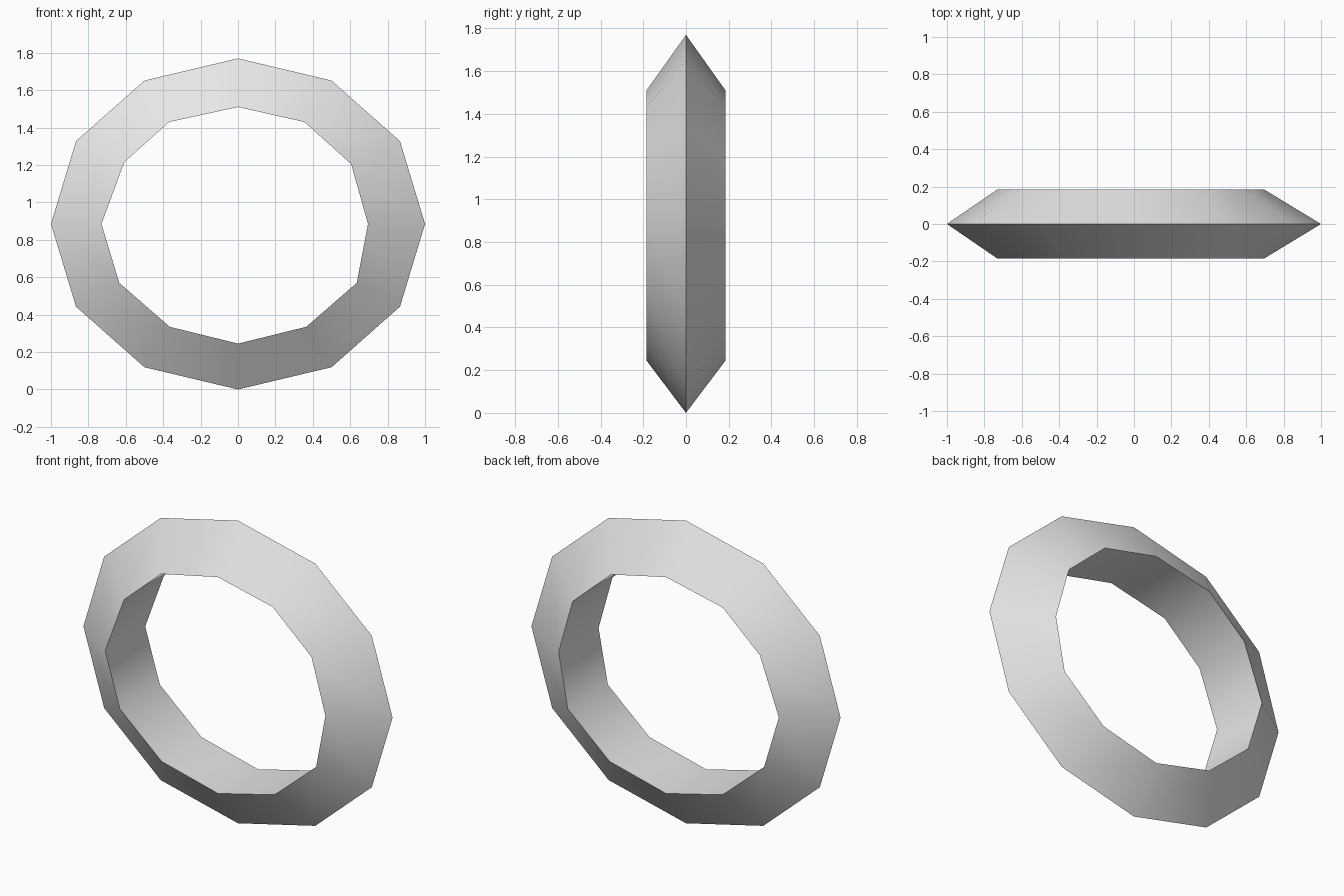
import bpy, bmesh, math

cube = bpy.data.objects.get("Cube")
if cube:
    bpy.data.objects.remove(cube, do_unlink=True)

SIDES = 12
HALF_HEIGHT = 0.885
HALF_DEPTH = 0.185

# Single grey material
grey = bpy.data.materials.new("light grey")
grey.use_nodes = True
colour = (0.8, 0.8, 0.8, 1)
grey.diffuse_color = colour
grey.node_tree.nodes["Principled BSDF"].inputs["Base Color"].default_value = colour

# Slightly hand-shaped inner opening, clockwise from the top
opening = [(0, 1.51), (0.355, 1.43), (0.605, 1.205), (0.695, 0.885),
           (0.635, 0.57), (0.365, 0.335), (0, 0.245), (-0.365, 0.335),
           (-0.635, 0.57), (-0.73, 0.885), (-0.608, 1.215), (-0.368, 1.43)]

# Triangular section swept round: front rim, outer ridge, back rim
bm = bmesh.new()
sections = []
for i, (x, z) in enumerate(opening):
    a = math.tau * i / SIDES
    ridge = (math.sin(a), 0, HALF_HEIGHT * (1 + math.cos(a)))
    points = [(x, -HALF_DEPTH, z), ridge, (x, HALF_DEPTH, z)]
    sections.append([bm.verts.new(p) for p in points])

for i, a in enumerate(sections):
    b = sections[(i + 1) % SIDES]
    for j in range(3):
        k = (j + 1) % 3
        bm.faces.new((a[j], a[k], b[k], b[j]))
bmesh.ops.recalc_face_normals(bm, faces=bm.faces)

mesh = bpy.data.meshes.new("ring")
bm.to_mesh(mesh)
bm.free()
mesh.materials.append(grey)
ring = bpy.data.objects.new("ring", mesh)
bpy.context.collection.objects.link(ring)

# Smooth round the ring, crisp at the ridge and rims
bpy.ops.object.select_all(action="DESELECT")
ring.select_set(True)
bpy.context.view_layer.objects.active = ring
bpy.ops.object.shade_smooth_by_angle(angle=math.radians(50))
